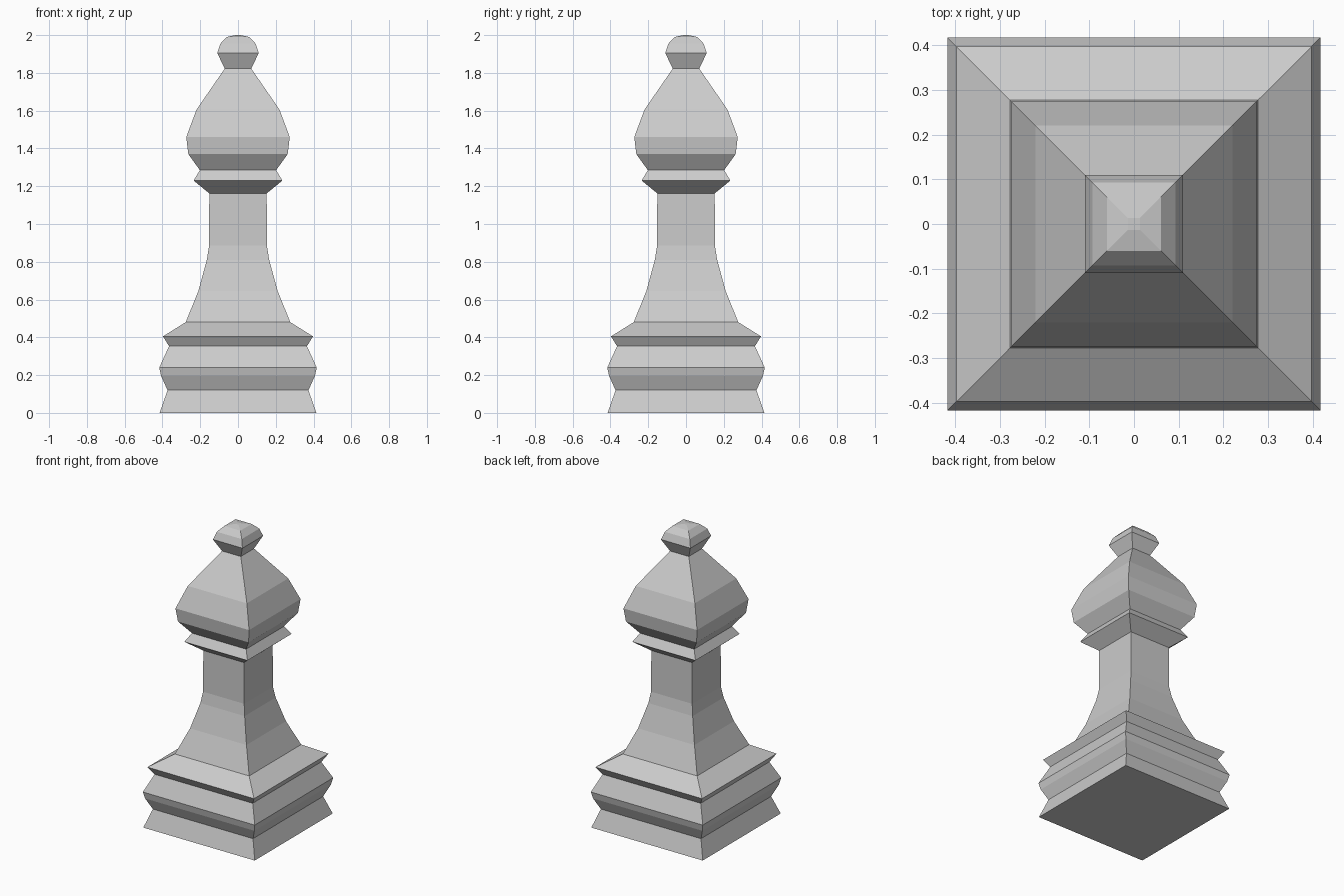
import bpy, bmesh

if "Cube" in bpy.data.objects:
    bpy.data.objects.remove(bpy.data.objects["Cube"])


def square_turned(name, profile, cap_bottom=False, cap_top=False):
    """Sweep a (half width, height) profile around a square plan."""
    bm = bmesh.new()
    rings = [[bm.verts.new((sx * r, sy * r, z))
              for sx, sy in ((-1, -1), (1, -1), (1, 1), (-1, 1))]
             for r, z in profile]
    for low, high in zip(rings, rings[1:]):
        for i in range(4):
            j = (i + 1) % 4
            bm.faces.new((low[i], low[j], high[j], high[i]))
    if cap_bottom:
        bm.faces.new(rings[0][::-1])
    if cap_top:
        bm.faces.new(rings[-1])
    mesh = bpy.data.meshes.new(name)
    bm.to_mesh(mesh)
    bm.free()
    obj = bpy.data.objects.new(name, mesh)
    bpy.context.collection.objects.link(obj)
    return obj


# Stepped foot
square_turned("base", [(0.415, 0), (0.373, 0.12), (0.407, 0.195), (0.417, 0.24),
                       (0.365, 0.353), (0.397, 0.405), (0.277, 0.48)],
              cap_bottom=True)

# Flared stem
square_turned("stem", [(0.277, 0.48), (0.21, 0.645), (0.165, 0.81),
                       (0.153, 0.885), (0.152, 1.162)])

# Projecting collar
square_turned("collar", [(0.152, 1.162), (0.235, 1.23), (0.202, 1.285)])

# Bulging head
square_turned("head", [(0.202, 1.285), (0.263, 1.37), (0.274, 1.46),
                       (0.22, 1.605), (0.07, 1.823)])

# Small knob on top
square_turned("finial", [(0.07, 1.823), (0.11, 1.905), (0.093, 1.955),
                         (0.06, 1.99), (0.013, 2.0)], cap_top=True)
